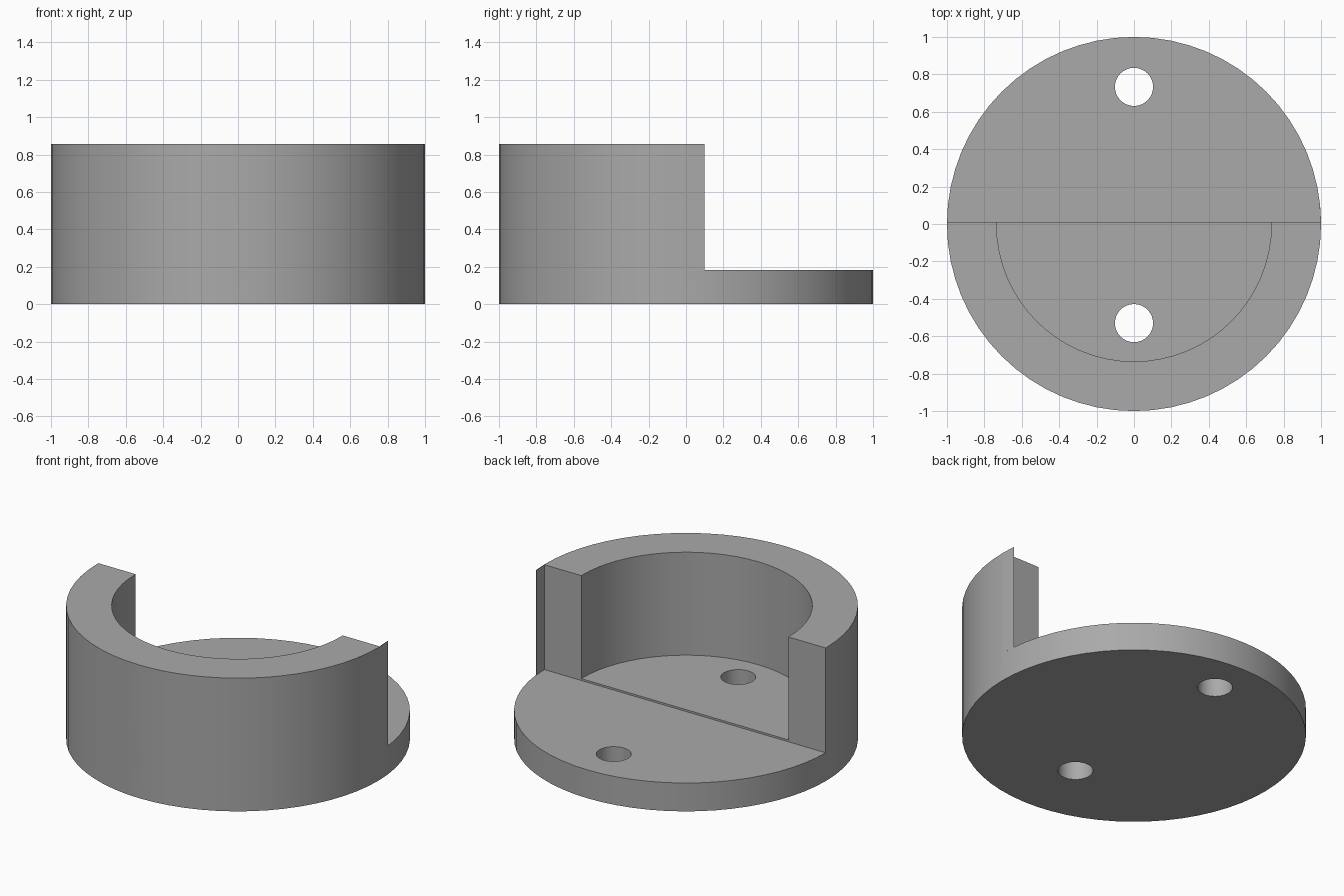
import bpy, bmesh, math

if "Cube" in bpy.data.objects:
    bpy.data.objects.remove(bpy.data.objects["Cube"])

SEG = 64
BASE_TOP, FLOOR_TOP, WALL_TOP = 0.182, 0.194, 0.855
INNER_R, CUT_Y = 0.735, 0.012

grey = bpy.data.materials.new("plain grey")
grey.diffuse_color = (0.4, 0.4, 0.4, 1)
grey.use_nodes = True
grey.node_tree.nodes["Principled BSDF"].inputs["Base Color"].default_value = grey.diffuse_color


def prism(name, outline, z0, z1):
    """Extrude a closed xy outline from z0 to z1."""
    bm = bmesh.new()
    face = bm.faces.new([bm.verts.new((x, y, z0)) for x, y in outline])
    ext = bmesh.ops.extrude_face_region(bm, geom=[face])["geom"]
    for v in ext:
        if isinstance(v, bmesh.types.BMVert):
            v.co.z = z1
    bmesh.ops.recalc_face_normals(bm, faces=bm.faces)
    mesh = bpy.data.meshes.new(name)
    bm.to_mesh(mesh)
    bm.free()
    mesh.materials.append(grey)
    obj = bpy.data.objects.new(name, mesh)
    bpy.context.collection.objects.link(obj)
    return obj


def arc(r, a0, a1, n, cy=0.0):
    return [(r * math.cos(a0 + (a1 - a0) * i / n),
             cy + r * math.sin(a0 + (a1 - a0) * i / n)) for i in range(n + 1)]


def combine(target, tool, operation):
    """Apply a boolean and remove the tool."""
    mod = target.modifiers.new("combine", "BOOLEAN")
    mod.operation, mod.solver, mod.object = operation, "EXACT", tool
    bpy.context.view_layer.objects.active = target
    bpy.ops.object.modifier_apply(modifier=mod.name)
    bpy.data.objects.remove(tool)


# Round base plate
body = prism("holder_body", arc(1, 0, 2 * math.pi, SEG)[:-1], 0, BASE_TOP)

# Half-ring wall around the front
half = SEG // 2
outer = [(1, CUT_Y)] + arc(1, 0, -math.pi, half) + [(-1, CUT_Y)]
inner = [(INNER_R, CUT_Y)] + arc(INNER_R, 0, -math.pi, half) + [(-INNER_R, CUT_Y)]
combine(body, prism("wall", outer + inner[::-1], BASE_TOP, WALL_TOP), "UNION")

# Slightly raised half-round floor inside the wall
combine(body, prism("raised_floor", inner, BASE_TOP, FLOOR_TOP), "UNION")

# Two screw holes through the plate
for y in (0.733, -0.53):
    combine(body, prism("screw_hole", arc(0.102, 0, 2 * math.pi, 32, y)[:-1], -0.1, 0.4),
            "DIFFERENCE")

# Thin fin continuing the wall's outer skin on the right side
a = 2 * math.pi / SEG
tip = (math.cos(a), math.sin(a))
prism("wall_fin", [(1, CUT_Y), tip, (tip[0] - 0.003, tip[1]), (0.997, CUT_Y)],
      BASE_TOP, WALL_TOP)

# Smooth round sides, crisp rims
body.select_set(True)
bpy.context.view_layer.objects.active = body
bpy.ops.object.shade_smooth_by_angle(angle=math.radians(30))
